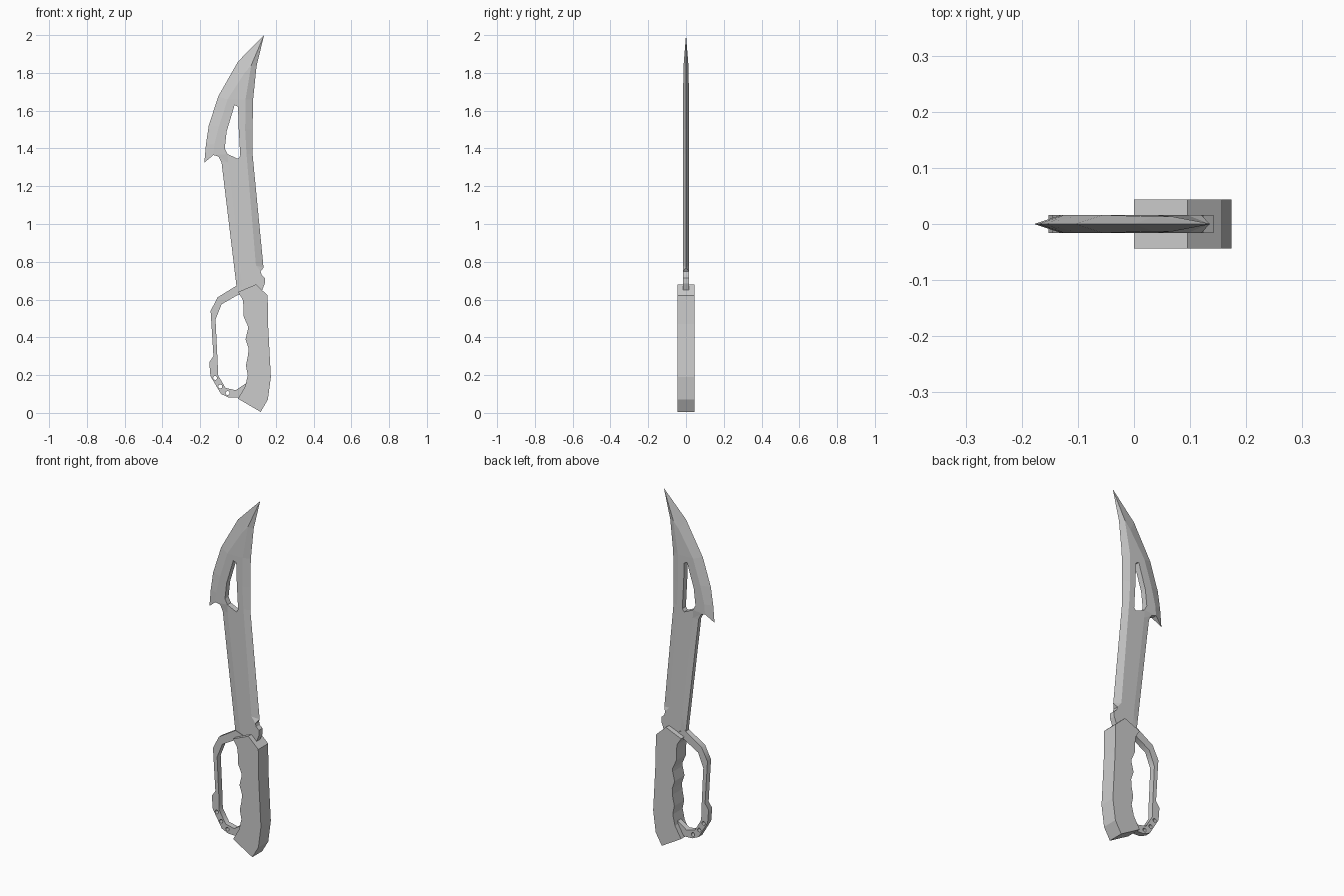
import bpy, bmesh, math

if "Cube" in bpy.data.objects:
    bpy.data.objects.remove(bpy.data.objects["Cube"])

T = 0.016  # half thickness of the steel


def finish(name, bm):
    """Wall the open rim back to y=0, mirror to the other side, make an object."""
    rim = [e for e in bm.edges if e.is_boundary
           and max(abs(v.co.y) for v in e.verts) > 1e-5]
    new = bmesh.ops.extrude_edge_only(bm, edges=rim)["geom"]
    for v in new:
        if isinstance(v, bmesh.types.BMVert):
            v.co.y = 0
    bmesh.ops.remove_doubles(bm, verts=bm.verts[:], dist=1e-5)
    bmesh.ops.mirror(bm, geom=bm.verts[:] + bm.edges[:] + bm.faces[:],
                     axis='Y', merge_dist=1e-5)
    bmesh.ops.remove_doubles(bm, verts=bm.verts[:], dist=1e-5)
    bmesh.ops.recalc_face_normals(bm, faces=bm.faces[:])
    me = bpy.data.meshes.new(name)
    bm.to_mesh(me)
    bm.free()
    ob = bpy.data.objects.new(name, me)
    bpy.context.collection.objects.link(ob)
    return ob


# Blade: edge lines (sharp), ridge lines (full thickness), opening and base
bm = bmesh.new()


def line(points, t=T):
    return [bm.verts.new((x, -t, z)) for x, z in points]


tip, = line([(.138, 2.0)], 0)
R = line([(.098, 1.835), (.08, 1.66), (.077, 1.5), (.077, 1.37), (.135, .77)], 0)
S = line([(.07, 1.84), (.04, 1.66), (.038, 1.5), (.045, 1.37), (.095, .78)])
L = line([(0, 1.86), (-.105, 1.675), (-.155, 1.52), (-.17, 1.42), (-.178, 1.325)], 0)
M = line([(.035, 1.80), (-.055, 1.66), (-.10, 1.52), (-.125, 1.42), (-.13, 1.365)])
S[0].co.y = M[0].co.y = -.013
a, b, c, d, e, f, g, h = line([(-.018, 1.63), (0, 1.62), (.004, 1.5), (.012, 1.36),
                               (0, 1.345), (-.055, 1.37), (-.07, 1.40), (-.06, 1.49)])
N = line([(-.103, 1.357), (-.087, 1.325), (-.008, .67), (.03, .62)], .012)
P = line([(-.053, 1.325), (.015, .75)])
Q = line([(.12, .748), (.125, .73), (.142, .715), (.142, .685), (.12, .63)])

faces = [(tip, R[0], S[0]), (tip, S[0], M[0]), (tip, M[0], L[0]),
         (M[0], S[0], S[1], M[1]), (M[1], S[1], b, a),
         (S[1], S[2], c, b), (S[2], S[3], d, c),
         (M[1], a, h, M[2]), (M[2], h, g, M[3]), (M[3], g, f, M[4]),
         (M[4], f, P[0], N[0]), (N[0], P[0], N[1]),
         (N[1], P[0], P[1], N[2]), (N[2], P[1], N[3]),
         (P[0], f, e, d, S[3], S[4], *Q, N[3], P[1]), (S[4], R[4], Q[0])]
for i in range(4):
    faces += [(R[i], R[i + 1], S[i + 1], S[i]), (L[i], M[i], M[i + 1], L[i + 1])]
for fc in faces:
    bm.faces.new(fc)
finish("blade", bm)

# Handle: finger-grooved outline with a chamfered rim
bm = bmesh.new()
grip = [(0, .64), (.095, .68), (.157, .622), (.159, .47), (.168, .3), (.174, .19),
        (.158, .07), (.12, .005), (0, .075), (.038, .14), (.052, .2), (.042, .25),
        (.054, .31), (.055, .345), (.04, .39), (.052, .44), (.052, .46),
        (.03, .51), (.03, .56), (.025, .60)]
face = bm.faces.new([bm.verts.new((x, -.028, z)) for x, z in grip])
bmesh.ops.inset_region(bm, faces=[face], thickness=.015, use_even_offset=True)
for v in face.verts:
    v.co.y = -.044
finish("handle", bm)

# Hand guard: flat bow with three drilled holes
cu = bpy.data.curves.new("hand_guard", 'CURVE')
cu.dimensions = '2D'
cu.fill_mode = 'BOTH'
cu.extrude = T
bow = [(-.005, .675), (-.108, .612), (-.145, .54), (-.13, .3), (-.152, .268),
       (-.146, .195), (-.09, .1), (-.05, .082), (.01, .08), (.06, .1), (.06, .165),
       (.04, .155), (-.013, .12), (-.066, .132), (-.106, .2), (-.107, .25),
       (-.119, .495), (-.087, .575), (0, .625), (.04, .635), (.04, .66)]
loops = [bow]
for x, z in [(-.121, .185), (-.094, .14), (-.055, .105)]:
    loops.append([(x + .011 * math.cos(k * math.pi / 4), z + .011 * math.sin(k * math.pi / 4))
                  for k in range(8)])
for pts in loops:
    sp = cu.splines.new('POLY')
    sp.points.add(len(pts) - 1)
    for p, (x, z) in zip(sp.points, pts):
        p.co = (x, z, 0, 1)
    sp.use_cyclic_u = True
guard = bpy.data.objects.new("hand_guard", cu)
guard.rotation_euler.x = math.pi / 2
bpy.context.collection.objects.link(guard)
bpy.context.view_layer.objects.active = guard
guard.select_set(True)
bpy.ops.object.convert(target='MESH')
